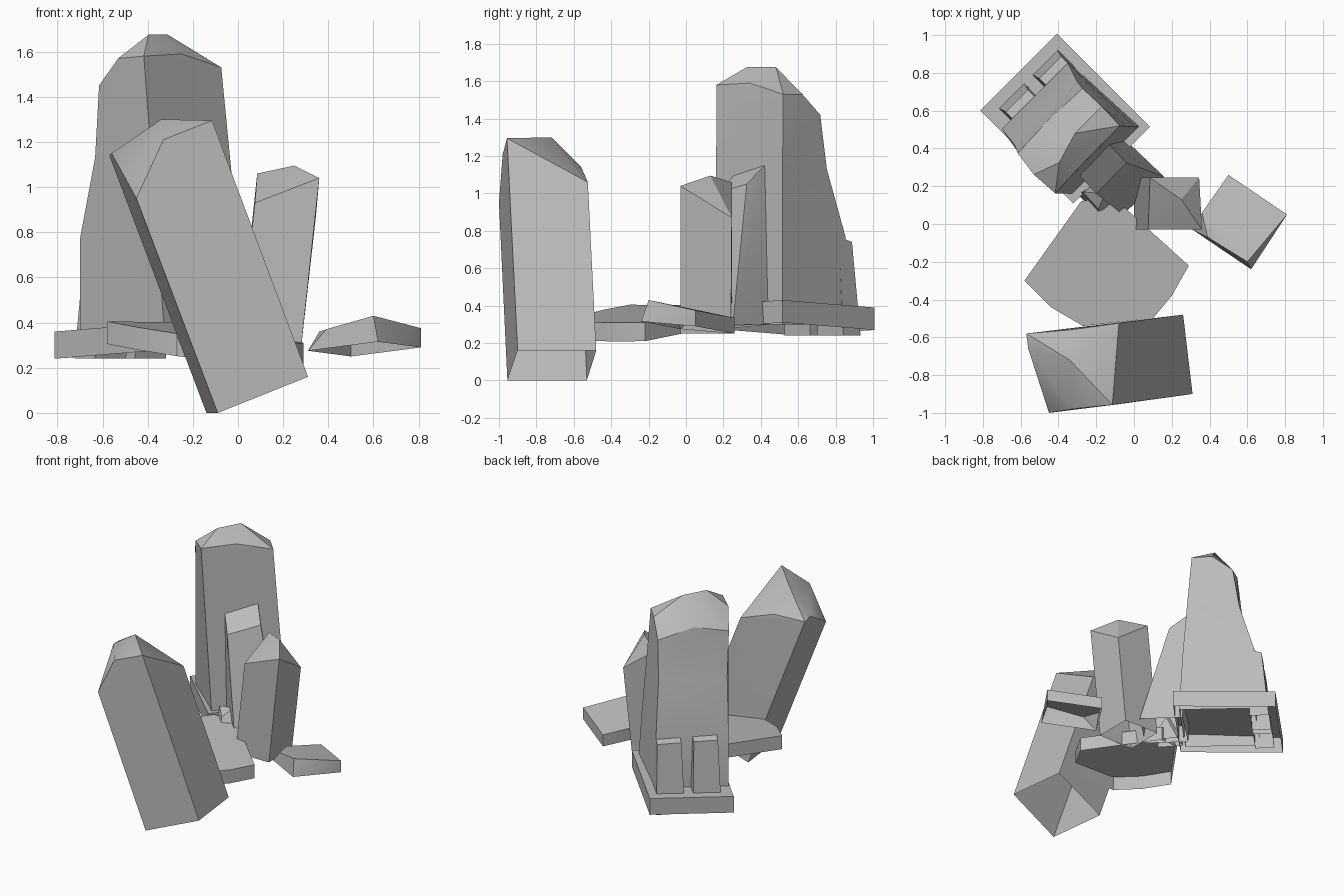
import bpy, bmesh, math
from mathutils import Vector

cube = bpy.data.objects.get("Cube")
if cube:
    bpy.data.objects.remove(cube, do_unlink=True)

stone = bpy.data.materials.new("grey_stone")
GREY = (0.5, 0.5, 0.5, 1)
stone.diffuse_color = GREY
stone.use_nodes = True
stone.node_tree.nodes["Principled BSDF"].inputs["Base Color"].default_value = GREY


def rock(name, *chunks):
    """Stack of faceted chunks, hollow underneath; each chunk is the hull of its corners."""
    bm = bmesh.new()
    for i, corners in enumerate(chunks):
        old = set(bm.faces)
        verts = [bm.verts.new(c) for c in corners]
        bmesh.ops.convex_hull(bm, input=verts)
        bmesh.ops.delete(bm, geom=[v for v in verts if v.is_valid and not v.link_faces], context='VERTS')
        bm.normal_update()
        last = i == len(chunks) - 1
        ends = [f for f in bm.faces if f not in old
                and (f.normal.z < -0.8 or (f.normal.z > 0.95 and not last))]
        bmesh.ops.delete(bm, geom=ends, context='FACES')
    bmesh.ops.remove_doubles(bm, verts=bm.verts, dist=0.001)
    bmesh.ops.dissolve_limit(bm, angle_limit=math.radians(4), verts=bm.verts, edges=bm.edges)
    bmesh.ops.recalc_face_normals(bm, faces=bm.faces)
    # open shells: make sure the faces point outwards
    mid = sum((v.co for v in bm.verts), Vector()) / len(bm.verts)
    if sum((f.calc_center_median() - mid).dot(f.normal) * f.calc_area() for f in bm.faces) < 0:
        bmesh.ops.reverse_faces(bm, faces=bm.faces)
    mesh = bpy.data.meshes.new(name)
    bm.to_mesh(mesh)
    bm.free()
    mesh.materials.append(stone)
    obj = bpy.data.objects.new(name, mesh)
    bpy.context.collection.objects.link(obj)
    bpy.ops.object.select_all(action='DESELECT')
    obj.select_set(True)
    bpy.context.view_layer.objects.active = obj
    bpy.ops.object.shade_smooth_by_angle(angle=math.radians(28))
    return obj


def diag(t, n, z):
    """Point in the tower's frame: t along its wide face, n towards its back."""
    k = math.sqrt(0.5)
    return ((t - n) * k, (t + n) * k, z)


# Big block leaning to the side in front
rock("leaning_block", [
    (-0.09, -0.955, 0), (0.31, -0.90, 0.16), (0.26, -0.48, 0.16), (-0.14, -0.53, 0),
    (-0.45, -1.0, 0.95), (-0.33, -0.98, 1.21), (-0.115, -0.957, 1.295), (-0.08, -0.525, 1.06),
    (-0.57, -0.58, 1.14), (-0.56, -0.66, 1.15), (-0.34, -0.72, 1.3), (-0.33, -0.56, 1.14)])

# Small pillar on the model's left
rock("small_pillar", [
    (0, -0.03, 0.25), (0.275, -0.03, 0.25), (0.275, 0.24, 0.25), (0, 0.245, 0.25),
    (0.075, -0.03, 0.93), (0.36, -0.03, 1.04), (0.345, 0.245, 0.87), (0.085, 0.245, 1.06),
    (0.25, 0.13, 1.095)])

# Wedge propped against the tower
rock("propped_block", [
    (-0.06, 0.05, 0.28), (0.16, 0.25, 0.3), (-0.05, 0.45, 0.3), (-0.27, 0.25, 0.28),
    (-0.20, 0.16, 1.0), (-0.04, 0.325, 1.05), (-0.14, 0.43, 1.16), (-0.30, 0.27, 1.11)])

# Loose slab at the far side
rock("loose_slab", [
    (0.62, -0.24, 0.315), (0.81, 0.05, 0.29), (0.5, 0.26, 0.25), (0.31, -0.03, 0.275),
    (0.60, -0.20, 0.43), (0.81, 0.05, 0.375), (0.5, 0.26, 0.335), (0.36, 0.06, 0.36),
    (0.39, -0.07, 0.37)])

# Tilted round-edged slab in the middle
outline = [(-0.58, -0.3), (-0.44, -0.44), (-0.27, -0.54), (0.10, -0.5), (0.2, -0.38),
           (0.29, -0.22), (0.02, 0.03), (-0.12, 0.15), (-0.28, 0.12)]
rock("middle_slab", [(x, y, 0.36 - 0.116 * x + 0.074 * y - drop)
                     for x, y in outline for drop in (0, 0.1)])

# Tower: straight foot, tapering waist, faceted crown
foot = [diag(-0.115, 0.34, 0.3), diag(0.39, 0.34, 0.3), diag(0.365, 0.85, 0.3), diag(-0.14, 0.85, 0.3)]
knee = [diag(-0.135, 0.365, 0.77), diag(0.365, 0.365, 0.77), diag(0.355, 0.85, 0.77), diag(-0.14, 0.85, 0.77)]
waist = [diag(-0.155, 0.387, 1.13), diag(0.34, 0.39, 1.13), diag(0.32, 0.745, 1.13), diag(-0.15, 0.745, 1.13)]
crown = [diag(-0.18, 0.41, 1.58), diag(0.065, 0.42, 1.59), diag(0.315, 0.42, 1.53),
         diag(0.315, 0.70, 1.42), diag(-0.17, 0.70, 1.45), diag(-0.19, 0.56, 1.57),
         diag(0.32, 0.56, 1.53), diag(0.07, 0.71, 1.5),
         diag(-0.05, 0.51, 1.675), diag(0.12, 0.56, 1.675)]
rock("tower", foot + knee, knee + waist, waist + crown)

# Tower plinth, tilted a little
plinth = [(-0.15, 1.0, 0.36), (0.424, 1.0, 0.39), (0.424, 0.304, 0.43), (-0.15, 0.304, 0.40)]
rock("tower_plinth", [diag(t, n, z - drop) for t, n, z in plinth for drop in (0, 0.12)])

# Pair of buttresses on the tower's back
for side, start in (("right", -0.075), ("left", 0.175)):
    end = start + 0.195
    rock(side + "_buttress", [
        diag(t, n, z) for t in (start, end) for n, z in ((0.82, 0.24), (0.95, 0.24))] + [
        diag(t, n, z) for t in (start + 0.015, end - 0.015) for n, z in ((0.80, 0.77), (0.90, 0.74))])

# Shards wedged between slab and tower
rock("shard", [(-0.3, 0.16, 0.3), (-0.18, 0.03, 0.3), (-0.08, 0.08, 0.3), (-0.2, 0.22, 0.3),
               (-0.27, 0.17, 0.45), (-0.19, 0.08, 0.42), (-0.15, 0.16, 0.47)])
